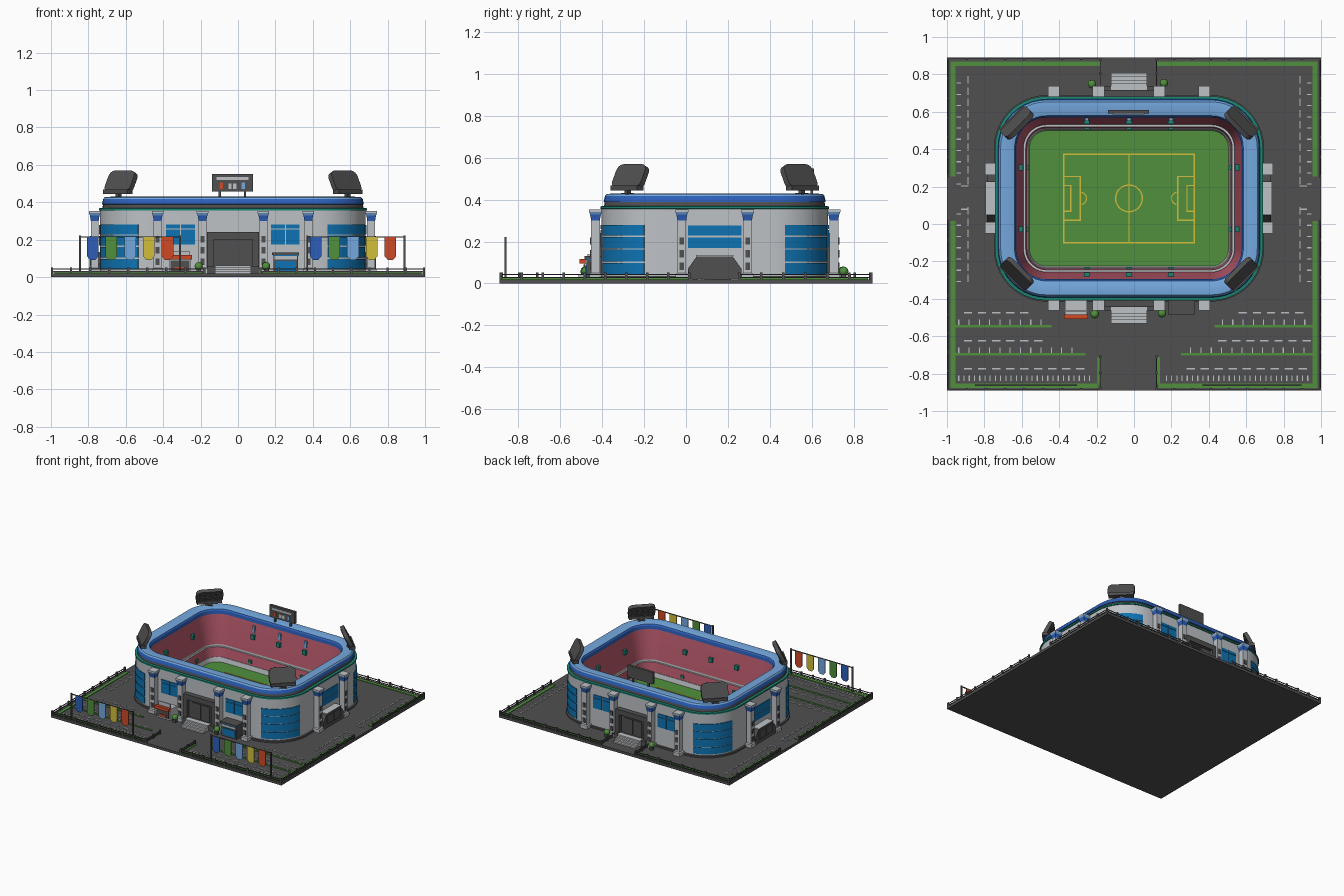
import bpy, bmesh, math
from mathutils import Matrix, Vector

if "Cube" in bpy.data.objects:
    bpy.data.objects.remove(bpy.data.objects["Cube"])

def lin(h):
    c = [int(h[i:i + 2], 16) / 255 for i in (0, 2, 4)]
    return [v / 12.92 if v < .04045 else ((v + .055) / 1.055) ** 2.4 for v in c] + [1]

COL = dict(dark_grey='505050', light_grey='BEC2C6', blue='2C5FB8', light_blue='74A8DE', pink='BC5C6E',
           green='50903C', yellow='D2BE3A', red='D04A26', glass_blue='0E74B4', teal='1C8674')
MAT = {}
for k, h in COL.items():
    MAT[k] = bpy.data.materials.new(k)
    MAT[k].diffuse_color = lin(h)

I = [Matrix()]
T = Matrix.Translation
C = Vector((-.027, .137, 0))          # stadium centre
HX, HY, R = .71, .54, .27             # outer half sizes and corner radius
G = .02                               # ground level

def finish(name, bm, mats, smooth=False):
    bmesh.ops.recalc_face_normals(bm, faces=bm.faces)
    me = bpy.data.meshes.new(name)
    bm.to_mesh(me)
    bm.free()
    for m in mats:
        me.materials.append(MAT[m])
    ob = bpy.data.objects.new(name, me)
    bpy.context.collection.objects.link(ob)
    if smooth:
        bpy.ops.object.select_all(action='DESELECT')
        ob.select_set(True)
        bpy.context.view_layer.objects.active = ob
        bpy.ops.object.shade_smooth_by_angle(angle=math.radians(32))
    return ob

def loft(name, loops, segs, caps, places=I, smooth=False):
    """Skin closed loops; segs = material per gap, caps = (bottom, top) material or None."""
    names = list(dict.fromkeys(list(segs) + [c for c in caps if c]))
    bm = bmesh.new()
    for M in places:
        vs = [[bm.verts.new(M @ Vector(p)) for p in lp] for lp in loops]
        n = len(vs[0])
        for a, b, m in zip(vs, vs[1:], segs):
            for i in range(n):
                f = bm.faces.new((a[i], a[(i + 1) % n], b[(i + 1) % n], b[i]))
                f.material_index = names.index(m)
        for lp, m in ((vs[0], caps[0]), (vs[-1], caps[1])):
            if m:
                bm.faces.new(lp).material_index = names.index(m)
    return finish(name, bm, names, smooth)

def boxes(name, mat, items, places=I):
    """Axis boxes (x0, x1, y0, y1, z0, z1) repeated at each placement."""
    bm = bmesh.new()
    for M in places:
        for x0, x1, y0, y1, z0, z1 in items:
            S = Matrix.Diagonal((x1 - x0, y1 - y0, z1 - z0, 1))
            bmesh.ops.create_cube(bm, size=1, matrix=M @ T(((x0 + x1) / 2, (y0 + y1) / 2, (z0 + z1) / 2)) @ S)
    return finish(name, bm, [mat])

def prism(name, mat, pts, y0, y1, places=I, smooth=False):
    return loft(name, [[(x, y, z) for x, z in pts] for y in (y0, y1)], [mat], (mat, mat), places, smooth)

def rrect(inset, z, n=10):
    hx, hy, r = HX - inset, HY - inset, R - inset
    out = []
    for k, (sx, sy) in enumerate(((1, 1), (-1, 1), (-1, -1), (1, -1))):
        for i in range(n + 1):
            a = math.pi / 2 * (k + i / n)
            out.append(C + Vector((sx * (hx - r) + r * math.cos(a), sy * (hy - r) + r * math.sin(a), z)))
    return out

def side(k, along=0):
    """Frame on a wall: k = 0 front, 1 right, 2 back, 3 left; local -y points outward."""
    return T(C) @ Matrix.Rotation(k * math.pi / 2, 4, 'Z') @ T((along, -(HX if k % 2 else HY), 0))

# ground slab
boxes('ground', 'dark_grey', [(-1, 1, -.89, .89, 0, G)])

# stadium shell: wall, trims, roof ring, stands
prof = [(0, .01, 'light_grey'), (0, .355, 'teal'), (-.006, .357, 'teal'), (-.006, .368, 'teal'),
        (.012, .37, 'dark_grey'), (.015, .388, 'blue'), (.01, .39, 'blue'), (.016, .418, 'light_blue'),
        (.024, .427, 'light_blue'), (.06, .43, 'light_blue'), (.098, .42, 'blue'), (.106, .41, 'blue'),
        (.108, .385, 'pink'), (.146, .165, 'light_grey'), (.146, .15, 'light_grey'), (.158, .15, 'pink'),
        (.166, .075, 'light_grey'), (.17, .075, 'light_grey'), (.178, .04, 'green')]
loft('stadium_shell', [rrect(i, z) for i, z, m in prof], [p[2] for p in prof[:-1]], (None, 'green'), smooth=True)
loft('wall_plinth', [rrect(i, z) for i, z in ((-.012, .01), (-.012, .032), (.002, .034))], ['dark_grey'] * 2,
     (None, None), smooth=True)

# pitch markings
def frame(x0, x1, y0, y1, w=.007, z0=.039, z1=.043):
    return [(x0, x1, y0, y0 + w, z0, z1), (x0, x1, y1 - w, y1, z0, z1),
            (x0, x0 + w, y0, y1, z0, z1), (x1 - w, x1, y0, y1, z0, z1)]
lines = frame(-.352, .352, -.24, .24) + [(-.0035, .0035, -.24, .24, .039, .043)]
for s in (-1, 1):
    for d, h in ((.095, .12), (.045, .072)):
        lines += frame(*sorted((s * .352, s * (.352 - d))), -h, h)
boxes('pitch_lines', 'yellow', lines, [T(C)])
def arc_strip(name, mat, r0, r1, a0, a1, z0, z1, places, n=16):
    loops = [[(r * math.cos(a), r * math.sin(a), z) for r, z in ((r0, z0), (r1, z0), (r1, z1), (r0, z1))]
             for a in (math.radians(a0 + (a1 - a0) * i / n) for i in range(n + 1))]
    return loft(name, loops, [mat] * n, (mat, mat), places, True)
arc_strip('centre_circle', 'yellow', .068, .075, 0, 360, .039, .043, [T(C)], 32)
arc_strip('penalty_arcs', 'yellow', .03, .036, -80, 80, .039, .043,
          [T(C) @ Matrix.Rotation(a, 4, 'Z') @ T((-.26, 0, 0)) for a in (0, math.pi)], 10)

# stand tunnels and hanging banners
inner = [side(k, a) for k in (0, 2) for a in (-.225, 0, .225)] + [side(k, a) for k in (1, 3) for a in (-.165, .165)]
boxes('stand_tunnels', 'teal', [(-.015, .015, .10, .143, .265, .30), (-.013, .013, .14, .172, .09, .115)], inner)
boxes('stand_banners', 'light_blue', [(-.01, .01, .105, .125, .315, .365)], inner[3:6])

# curved corner windows
corner = [T(C + Vector((sx * (HX - R), sy * (HY - R), 0))) @ Matrix.Rotation(math.radians(a), 4, 'Z')
          for sx, sy, a in ((1, 1, 0), (-1, 1, 90), (-1, -1, 180), (1, -1, 270))]
for i, (z0, z1) in enumerate(((.045, .098), (.104, .162), (.168, .222), (.228, .28))):
    arc_strip('corner_window_row_%d' % (i + 1), 'glass_blue', R - .01, R + .005, 14, 76, z0, z1, corner, 12)

# flat windows
panes = [(x, x + .074, -.005, .01, z0, z1) for x in (-.077, .003) for z0, z1 in ((.175, .255), (.259, .28))]
boxes('long_side_windows', 'glass_blue', panes, [side(k, s * .28) for k in (0, 2) for s in (-1, 1)])
boxes('short_side_windows', 'glass_blue', [(-.127, .127, -.005, .01, z0, z0 + .05) for z0 in (.17, .228)],
      [side(1), side(3)])

# columns
cols = [side(k, a) for k in (0, 2) for a in (-.403, -.163, .163, .403)] + \
       [side(k, a) for k in (1, 3) for a in (-.157, .157)]
cp = [(.029, .01, 'light_grey'), (.029, .045, 'light_grey'), (.021, .05, 'light_grey'), (.021, .30, 'blue'),
      (.023, .315, 'blue'), (.026, .33, 'light_blue'), (.031, .342, 'light_grey'), (.031, .353, 'light_grey')]
loft('columns', [[(sx * h, -.029 + sy * h, z) for sx, sy in ((1, 1), (-1, 1), (-1, -1), (1, -1))] for h, z, m in cp],
     [p[2] for p in cp[:-1]], (None, 'light_grey'), cols)
boxes('column_plates', 'dark_grey', [(-.011, .011, -.055, -.049, z, z + .035) for z in (.065, .125, .185)], cols)

# main entrances with steps
fb = [side(0), side(2)]
boxes('main_entrance', 'dark_grey', [(-.138, -.105, -.04, .01, G, .24), (.105, .138, -.04, .01, G, .24),
      (-.105, .105, -.04, .01, .20, .24), (-.105, .105, -.015, .01, G, .20), (-.075, -.004, -.02, -.01, .06, .18),
      (.004, .075, -.02, -.01, .06, .18), (-.138, .138, -.06, 0, G, .06)], fb)
boxes('entrance_steps', 'light_grey', [(-.097, .097, -.075 - .018 * i, -.04, .01, .063 - .011 * i) for i in range(4)], fb)

# side entrances
lr = [side(1), side(3)]
prism('side_entrance', 'dark_grey', [(-.128, .01), (-.128, .07), (-.085, .13), (.085, .13), (.128, .07), (.128, .01)],
      -.05, .01, lr)
boxes('side_entrance_roof', 'light_grey', [(-.09, .09, -.056, 0, .128, .135)], lr)
boxes('side_entrance_doors', 'dark_grey', [(-.08, -.004, -.056, -.04, .05, .115), (.004, .08, -.056, -.04, .05, .115)], lr)

# floodlights
def rounded(w, h, r, n=5):
    return [(sx * (w - r) + r * math.cos(a), sz * (h - r) + r * math.sin(a))
            for k, (sx, sz) in enumerate(((1, 1), (-1, 1), (-1, -1), (1, -1)))
            for a in (math.pi / 2 * (k + i / n) for i in range(n + 1))]
posts = [T((x, y, 0)) @ Matrix.Rotation(math.radians(a), 4, 'Z') for x, y, a in
         ((-.625, -.265, -45), (.571, -.265, 45), (.571, .539, 135), (-.625, .539, 225))]
tilt = [P @ T((0, 0, .508)) @ Matrix.Rotation(math.radians(-27), 4, 'X') for P in posts]
prism('floodlight_panels', 'dark_grey', rounded(.097, .062, .035), -.014, .014, tilt, True)
boxes('floodlight_lamps', 'dark_grey', [(x - .016, x + .016, .012, .02, z - .018, z + .018)
      for x in (-.06, -.02, .02, .06) for z in (-.025, .025)], tilt)
boxes('floodlight_bars', 'dark_grey', [(-.09, .09, -.045, -.002, .445, .468)], posts)
boxes('floodlight_poles', 'dark_grey', [(-.011, .011, -.031, -.009, .40, .46), (-.025, .025, -.04, 0, .41, .432)], posts)

# scoreboard
SB = [T((-.03, .60, 0))]
boxes('scoreboard', 'dark_grey', [(-.11, .11, -.01, .01, .457, .55), (-.073, -.061, -.006, .006, .41, .46),
                                  (.061, .073, -.006, .006, .41, .46)], SB)
boxes('scoreboard_light_plates', 'light_grey', [(-.085, .085, -.014, -.009, .52, .535),
      (-.022, -.004, -.014, -.009, .472, .50), (.004, .022, -.014, -.009, .472, .50)], SB)
boxes('scoreboard_red_plate', 'red', [(-.068, -.05, -.014, -.009, .472, .505)], SB)
boxes('scoreboard_blue_plate', 'light_blue', [(.05, .068, -.014, -.009, .472, .505)], SB)

# red kiosk
boxes('red_kiosk', 'light_grey', [(-.37, -.25, -.485, -.40, .01, .105), (-.36, -.26, -.47, -.46, .10, .14)])
boxes('red_kiosk_opening', 'dark_grey', [(-.36, -.26, -.49, -.48, .03, .09)])
boxes('red_kiosk_awning', 'red', [(-.373, -.247, -.508, -.483, .095, .118), (-.34, -.28, -.495, -.48, .04, .055)])

# blue kiosk
boxes('blue_kiosk', 'dark_grey', [(.19, .32, -.475, -.40, .01, .115), (.183, .327, -.485, -.40, .118, .132)])
boxes('blue_kiosk_panels', 'glass_blue', [(.20, .31, -.48, -.47, .03, .085), (.186, .324, -.482, -.40, .112, .12)])
boxes('blue_kiosk_sign', 'light_grey', [(.195, .315, -.483, -.47, .095, .112)])

# bushes in pots
spots = [(-.21, -.482), (.15, -.477), (-.225, .748), (.16, .753)]
bm = bmesh.new()
for x, y in spots:
    bmesh.ops.create_icosphere(bm, subdivisions=2, radius=.023, matrix=T((x, y, .058)))
finish('bushes', bm, ['green'], True)
boxes('bush_pots', 'dark_grey', [(x - .012, x + .012, y - .012, y + .012, .01, .042) for x, y in spots])

# banner lines at the front
flag = [(-.031, .215), (.031, .215), (.031, .112), (.014, .092), (-.014, .092), (-.031, .112)]
for i, c in enumerate(('blue', 'green', 'light_blue', 'yellow', 'red')):
    prism(c + '_flags', c, flag, -.003, .003, [T((x + .1 * i, -.862, 0)) for x in (-.777, .415)])
boxes('flag_frames', 'dark_grey', [b for x0, x1 in ((-.845, -.31), (.37, .89)) for b in
      ((x0 - .005, x0 + .005, -.867, -.857, 0, .222), (x1 - .005, x1 + .005, -.867, -.857, 0, .222),
       (x0, x1, -.865, -.859, .212, .218))])

# perimeter fence with gate gaps
fence = []
for x0, y0, x1, y1 in ((-.994, -.884, -.18, -.884), (.12, -.884, .994, -.884), (-.994, .884, -.18, .884),
                       (.12, .884, .994, .884), (-.18, -.88, -.18, -.71), (.12, -.88, .12, -.71),
                       (-.18, .88, -.18, .73), (.12, .88, .12, .73), (-.994, -.884, -.994, .015),
                       (-.994, .255, -.994, .884), (.994, -.884, .994, .015), (.994, .255, .994, .884)):
    n = max(2, round(math.hypot(x1 - x0, y1 - y0) / .1))
    fence += [(x0 - .002, x1 + .002, y0 - .002, y1 + .002, z, z + .006) for z in (.026, .04)]
    for i in range(n + 1):
        x, y = x0 + (x1 - x0) * i / n, y0 + (y1 - y0) * i / n
        fence.append((x - .006, x + .006, y - .006, y + .006, .01, .052))
boxes('fence', 'dark_grey', fence)

# grass verges
gz = (.01, .025)
grass = [(-.98, -.18, .845, .87, *gz), (.12, .98, .845, .87, *gz), (-.98, -.19, -.878, -.852, *gz),
         (.13, .98, -.878, -.852, *gz), (-.198, -.184, -.852, -.71, *gz), (.124, .138, -.852, -.71, *gz),
         (-.955, -.44, -.554, -.54, *gz), (.43, .955, -.554, -.54, *gz),
         (-.955, -.26, -.704, -.69, *gz), (.25, .955, -.704, -.69, *gz)]
for x in (-.98, .955):
    grass += [(x, x + .025, -.852, .015, *gz), (x, x + .025, .255, .845, *gz)]
boxes('grass_verges', 'green', grass)

# parking lines
def row(a, b, step, w, y0, y1):
    return [(a + step * i, a + step * i + w, y0, y1, .015, .023) for i in range(int((b - a) / step) + 1)]
park = []
for y, l, r, dl, dr, st in ((-.525, -.47, .47, -.58, .56, .055), (-.675, -.30, .30, -.50, .45, .055),
                            (-.825, -.22, .17, -.30, .28, .028)):
    park += row(-.94, l, st, .006, y - .014, y + .014) + row(r, .94, st, .006, y - .014, y + .014)
    park += row(-.91, dl, .075, .045, y + .047, y + .054) + row(dr, .90, .075, .045, y + .047, y + .054)
for s in (-1, 1):
    for a, b in ((.21, .80), (-.31, .06)):
        for i in range(int((b - a) / .06) + 1):
            y = a + .06 * i
            park.append((*sorted((s * .95, s * .925)), y, y + .006, .015, .023))
            park.append((s * .888 - .003, s * .888 + .003, y, y + .04, .015, .023))
    for y in (.20, .075):
        park.append((*sorted((s * .885, s * .925)), y, y + .007, .015, .023))
boxes('parking_lines', 'light_grey', park)

for m in bpy.data.materials:
    if m.users and not m.is_grease_pencil:
        m.use_nodes = True
        m.node_tree.nodes["Principled BSDF"].inputs["Base Color"].default_value = m.diffuse_color
